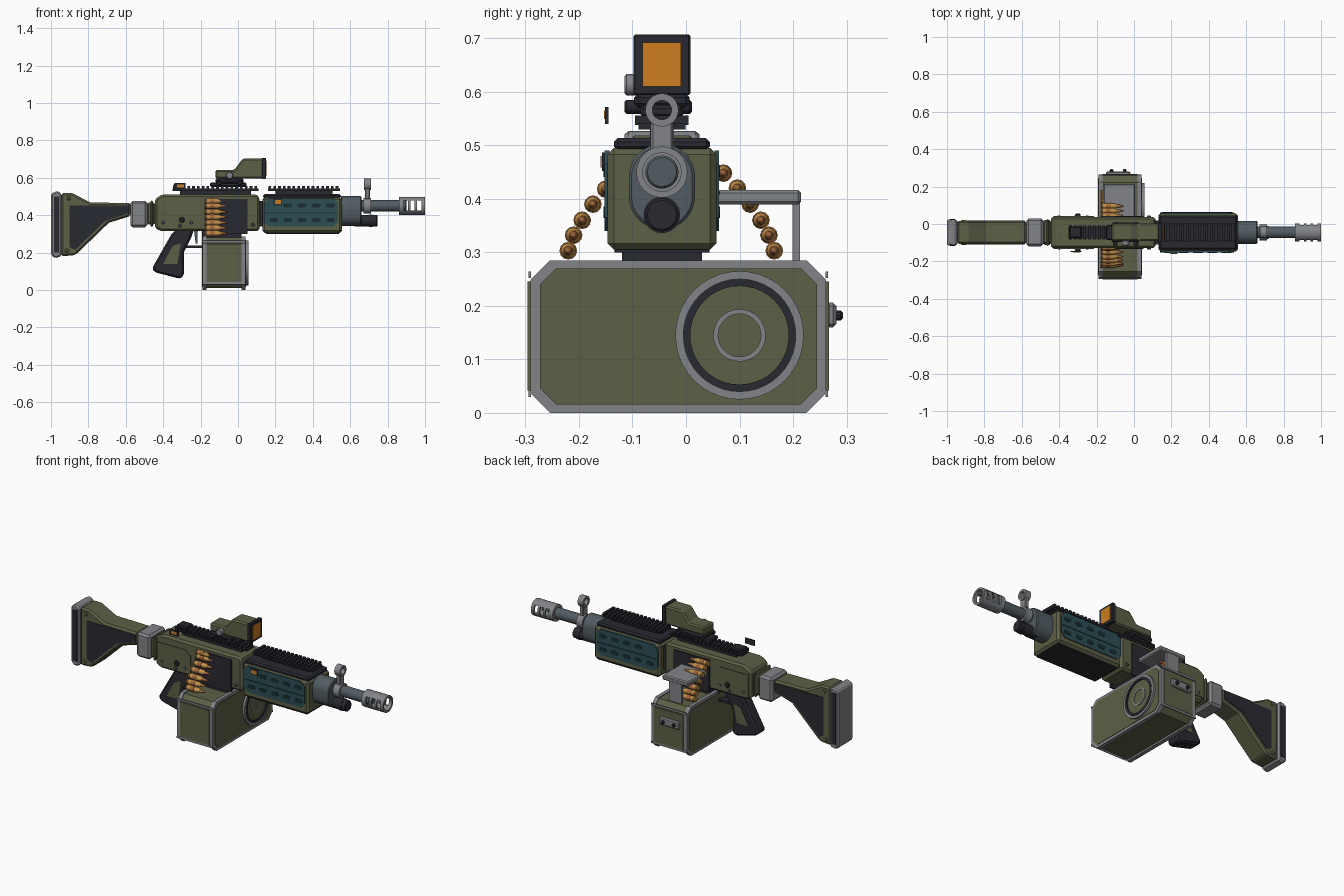
import bpy, bmesh, math
from mathutils import Vector

if "Cube" in bpy.data.objects:
    bpy.data.objects.remove(bpy.data.objects["Cube"])

CY = -0.045  # centre line of the weapon


def mat(name, *c):
    m = bpy.data.materials.new(name)
    m.diffuse_color = (*c, 1)
    m.use_nodes = True
    m.node_tree.nodes["Principled BSDF"].inputs["Base Color"].default_value = m.diffuse_color
    return m


OLIVE = mat("olive", .107, .119, .062)
DARK = mat("charcoal", .022, .022, .031)
GREY = mat("light_grey", .224, .231, .246)
STEEL = mat("blue_steel", .084, .107, .122)
TEAL = mat("teal", .025, .078, .09)
DTEAL = mat("dark_teal", .009, .028, .034)
ORANGE = mat("orange", .61, .205, .014)
BRASS = mat("brass", .546, .283, .07)
COPPER = mat("copper", .352, .14, .045)


def finish(bm, name, m, bevel=0, smooth=False):
    bmesh.ops.remove_doubles(bm, verts=bm.verts, dist=1e-5)
    bmesh.ops.recalc_face_normals(bm, faces=bm.faces)
    me = bpy.data.meshes.new(name)
    bm.to_mesh(me)
    bm.free()
    me.materials.append(m)
    if smooth:
        me.shade_smooth()
        me.set_sharp_from_angle(angle=math.radians(35))
    ob = bpy.data.objects.new(name, me)
    bpy.context.collection.objects.link(ob)
    if bevel:
        mod = ob.modifiers.new("bevel", 'BEVEL')
        mod.width = bevel
        mod.segments = 1
        mod.limit_method = 'ANGLE'
    return ob


def prism(name, pts, axis, a, b, m, bevel=0, smooth=False):
    """Extrude an outline: axis y takes (x, z), axis x takes (y, z)."""
    bm = bmesh.new()
    put = (lambda p, d: (p[0], d, p[1])) if axis == 'y' else (lambda p, d: (d, p[0], p[1]))
    lo, hi = [[bm.verts.new(put(p, d)) for p in pts] for d in (a, b)]
    bm.faces.new(lo)
    bm.faces.new(hi[::-1])
    for i in range(len(pts)):
        j = (i + 1) % len(pts)
        bm.faces.new((lo[i], lo[j], hi[j], hi[i]))
    return finish(bm, name, m, bevel, smooth)


def box(name, x0, x1, y0, y1, z0, z1, m, bevel=0):
    return prism(name, [(x0, z0), (x1, z0), (x1, z1), (x0, z1)], 'y', y0, y1, m, bevel)


def mid(name, x0, x1, half, z0, z1, m, bevel=0):
    return box(name, x0, x1, CY - half, CY + half, z0, z1, m, bevel)


def lathe(name, prof, c, m, axis='x', n=24):
    """Spin (distance, radius) points about an axis through c."""
    bm = bmesh.new()
    rings = []
    for d, r in prof:
        ring = []
        for i in range(n):
            t = 2 * math.pi * i / n
            u, v = r * math.cos(t), r * math.sin(t)
            ring.append(bm.verts.new(Vector(c) + Vector((d, u, v) if axis == 'x' else (u, d, v))))
        rings.append(ring)
    for p, q in zip(rings, rings[1:]):
        for i in range(n):
            j = (i + 1) % n
            bm.faces.new((p[i], p[j], q[j], q[i]))
    bmesh.ops.dissolve_degenerate(bm, dist=1e-6, edges=bm.edges)
    return finish(bm, name, m, smooth=True)


def rod(name, d0, d1, r, c, m, axis='x', n=24, ch=.004):
    return lathe(name, [(d0, 0), (d0, r - ch), (d0 + ch, r), (d1 - ch, r), (d1, r - ch), (d1, 0)], c, m, axis, n)


def tube(name, d0, d1, r, ri, c, m, axis='x', n=24):
    return lathe(name, [(d0, ri), (d0, r), (d1, r), (d1, ri), (d0, ri)], c, m, axis, n)


def both(name, pts, half, t, m):
    """Thin matching plates on the left and right faces."""
    for s, side in ((-1, "left"), (1, "right")):
        prism(f"{name}_{side}", pts, 'y', CY + s * (half - .004), CY + s * (half + t), m)


# Shoulder stock
prism("butt_pad", [(-1, .19), (-.98, .17), (-.945, .18), (-.945, .515), (-.965, .53), (-1, .515)],
      'y', CY - .07, CY + .07, GREY, .008)
both("butt_pad_inset", [(-.985, .2), (-.957, .2), (-.957, .5), (-.985, .5)], .07, .002, DARK)
prism("stock", [(-.945, .18), (-.87, .187), (-.845, .21), (-.69, .36), (-.575, .395), (-.575, .465),
                (-.79, .468), (-.885, .518), (-.945, .518)], 'y', CY - .062, CY + .062, OLIVE, .01)
both("stock_inset", [(-.9, .23), (-.87, .215), (-.71, .37), (-.585, .41), (-.585, .45),
                     (-.79, .452), (-.9, .452)], .062, .003, DARK)
for x, z in ((-.905, .49), (-.915, .21)):
    rod("stock_pin", -.066, .066, .011, (x, CY, z), OLIVE, 'y', 12)
mid("stock_collar", -.575, -.485, .075, .335, .477, GREY, .012)
mid("stock_neck", -.49, -.44, .066, .35, .468, OLIVE, .012)
mid("neck_ring", -.468, -.455, .072, .338, .478, OLIVE, .006)

# Receiver
prism("receiver", [(-.445, .33), (-.41, .315), (.115, .315), (.115, .495), (.1, .512), (-.405, .512), (-.445, .485)],
      'y', CY - .083, CY + .083, OLIVE, .014)
mid("receiver_joint", .1, .14, .065, .34, .475, DARK)
both("receiver_side_plate", [(-.43, .34), (-.215, .34), (-.215, .44), (-.25, .465), (-.43, .465)], .083, .005, OLIVE)
both("feed_opening", [(-.18, .3), (.05, .3), (.05, .487), (-.18, .487)], .083, .006, DARK)
for x, z in ((-.4, .36), (-.31, .345), (-.25, .36), (.08, .35)):
    rod("receiver_pin", -.091, .091, .01, (x, CY, z), STEEL, 'y', 12)
rod("selector", -.1, .1, .015, (-.3, CY, .375), DARK, 'y', 12)
mid("magazine_well", -.17, .02, .075, .275, .32, DARK)

# Pistol grip and trigger
prism("grip", [(-.355, .3), (-.33, .325), (-.235, .325), (-.25, .28), (-.29, .2), (-.29, .075), (-.31, .06),
               (-.445, .095), (-.46, .115)], 'y', CY - .038, CY + .038, DARK, .01)
both("grip_panel", [(-.35, .235), (-.305, .25), (-.325, .14), (-.4, .14)], .038, .003, OLIVE)
mid("trigger_guard", -.29, -.18, .02, .225, .237, DARK)
mid("trigger_guard_front", -.192, -.18, .02, .225, .32, DARK)
prism("trigger", [(-.235, .32), (-.215, .32), (-.217, .25), (-.227, .25)], 'y', CY - .008, CY + .008, STEEL)

# Handguard with slotted side panels
mid("handguard", .13, .555, .102, .305, .495, OLIVE, .012)
mid("handguard_top", .135, .55, .09, .49, .514, DARK, .008)
mid("handguard_bottom", .15, .54, .088, .3, .31, DARK)
both("handguard_panel", [(.14, .365), (.165, .34), (.51, .34), (.535, .365), (.535, .465), (.51, .49),
                         (.165, .49), (.14, .465)], .102, .005, TEAL)
both("panel_groove", [(.15, .408), (.525, .408), (.525, .414), (.15, .414)], .107, .0015, DTEAL)
for row, z in enumerate((.375, .452)):
    for i in range(5):
        x = .19 + i * .076
        if row and i == 0:
            continue
        both("vent_slot", [(x - .026, z), (x - .016, z - .011), (x + .016, z - .011), (x + .026, z),
                           (x + .016, z + .011), (x - .016, z + .011)], .107, .002, DTEAL)
box("side_marker", .19, .236, CY - .112, CY - .1, .452, .487, DARK)
box("side_marker_glow", .197, .23, CY - .115, CY - .11, .459, .48, ORANGE)

# Top rails
for name, x0, x1, half in (("front_rail", .16, .545, .05), ("rear_rail", -.35, .11, .038)):
    mid(name, x0, x1, half - .006, .53, .542, DARK)
    mid(name + "_riser", x0 + .04, x1 - .04, .022, .508, .532, DARK)
    count = round((x1 - x0) / .0257)
    step = (x1 - x0) / count
    for i in range(count):
        x = x0 + i * step
        mid(name + "_tooth", x + .003, x + step * .68, half, .538, .556, DARK)
mid("rear_sight_base", -.345, -.28, .03, .545, .568, DARK, .005)
box("rear_marker", -.34, -.28, -.151, -.145, .54, .572, DARK)
box("rear_marker_glow", -.325, -.29, -.153, -.15, .549, .565, ORANGE)

# Optic
mid("optic_base", -.15, .045, .04, .552, .575, DARK, .006)
mid("optic_clamp", -.12, .03, .052, .57, .597, DARK, .008)
prism("optic_body", [(-.12, .595), (.137, .595), (.137, .702), (.025, .702), (-.02, .643), (-.12, .643)],
      'y', CY - .047, CY + .047, OLIVE, .008)
mid("optic_hood", .128, .15, .053, .594, .707, DARK, .003)
mid("optic_lens", .145, .153, .036, .61, .692, ORANGE)
rod("optic_dial", -.07, -.04, .02, (-.045, CY, .613), GREY, 'y', 16)
for x in (-.1, .01):
    rod("clamp_knob", -.07, .056, .013, (x, CY, .572), DARK, 'y', 12)

# Barrel group
oval = [(CY + r * math.cos(t), z + r * math.sin(t)) for k in range(24)
        for t in [2 * math.pi * (k + .5) / 24] for z, r in [(.441, .062) if k < 12 else (.405, .062)]]
prism("gas_block", oval, 'x', .55, .66, STEEL, .005, True)
rod("barrel", .6, .9, .031, (0, CY, .45), STEEL)
rod("gas_tube", .62, .745, .031, (0, CY, .37), DARK)
tube("gas_tube_ring", .7, .72, .034, .02, (0, CY, .37), DARK)
tube("barrel_clamp", .672, .712, .042, .025, (0, CY, .45), GREY)
mid("front_sight_post", .68, .705, .021, .485, .545, GREY, .004)
tube("front_sight_ring", .674, .71, .031, .018, (0, CY, .566), GREY)
brake = tube("muzzle_brake", .868, 1, .048, .036, (0, CY, .45), GREY)
for i in range(3):
    x = .886 + i * .036
    cut = box("brake_cutter", x, x + .023, CY - .1, CY + .1, .424, .478, DARK)
    cut.hide_render = True
    cut.hide_viewport = True
    mod = brake.modifiers.new("slot", 'BOOLEAN')
    mod.operation = 'DIFFERENCE'
    mod.solver = 'EXACT'
    mod.object = cut
tube("brake_base", .86, .88, .048, .029, (0, CY, .45), GREY)


# Ammunition box
def octagon(y0, y1, z0, z1, c):
    return [(y0 + c, z0), (y1 - c, z0), (y1, z0 + c), (y1, z1 - c), (y1 - c, z1), (y0 + c, z1), (y0, z1 - c), (y0, z0 + c)]


prism("ammo_box_shell", octagon(-.288, .258, .01, .28, .035), 'x', -.18, .036, OLIVE)
for x in (-.19, .018):
    prism("ammo_box_rim", octagon(-.291, .262, 0, .285, .037), 'x', x, x + .022, GREY)
for x0, x1 in ((-.193, -.188), (.038, .043)):
    prism("ammo_box_panel", octagon(-.273, .245, .016, .27, .03), 'x', x0, x1, OLIVE)
for s, y in (("front", -.292), ("back", .263)):
    for z in (.03, .252):
        box(f"{s}_edge", -.19, .04, y - .002, y + .002, z, z + .012, GREY)
    box(f"{s}_panel", -.168, .02, y - .004, y + .004, .042, .246, OLIVE)
F = (0, .1, .145)
rod("drum_disc", .03, .049, .1, F, OLIVE, n=40)
tube("drum_outer_ring", .03, .055, .12, .104, F, GREY, n=40)
tube("drum_dark_ring", .03, .057, .106, .092, F, DARK, n=40)
tube("drum_inner_ring", .03, .053, .049, .04, F, GREY, n=32)

# Box latch
box("latch_plate", -.15, -.02, .262, .281, .16, .206, GREY, .006)
for x in (-.12, -.05):
    rod("latch_bolt", .27, .293, .01, (x, 0, .182), DARK, 'y', 10)

# Feed tray bracket
box("bracket_top", -.165, .005, .035, .215, .389, .417, GREY, .006)
box("bracket_post", -.12, -.04, .199, .213, .275, .395, GREY)

# Cartridge belts
left = [(-.128, .45), (-.15, .418), (-.174, .39), (-.194, .36), (-.21, .332), (-.22, .303)]
right = [(.07, .448), (.096, .42), (.12, .39), (.14, .36), (.155, .332), (.165, .303)]
for y, z in left + right + [(.045, .466), (-.125, .475)]:
    c = (0, y, z)
    lathe("cartridge_case", [(-.18, 0), (-.18, .014), (-.175, .014), (-.172, .011), (-.168, .015), (-.105, .0145),
                             (-.092, .009), (-.09, 0)], c, BRASS, n=12)
    lathe("cartridge_tip", [(-.093, 0), (-.093, .009), (-.078, .008), (-.064, .0045), (-.055, 0)], c, COPPER, n=12)
    tube("belt_link", -.15, -.125, .0165, .013, c, COPPER, n=12)
